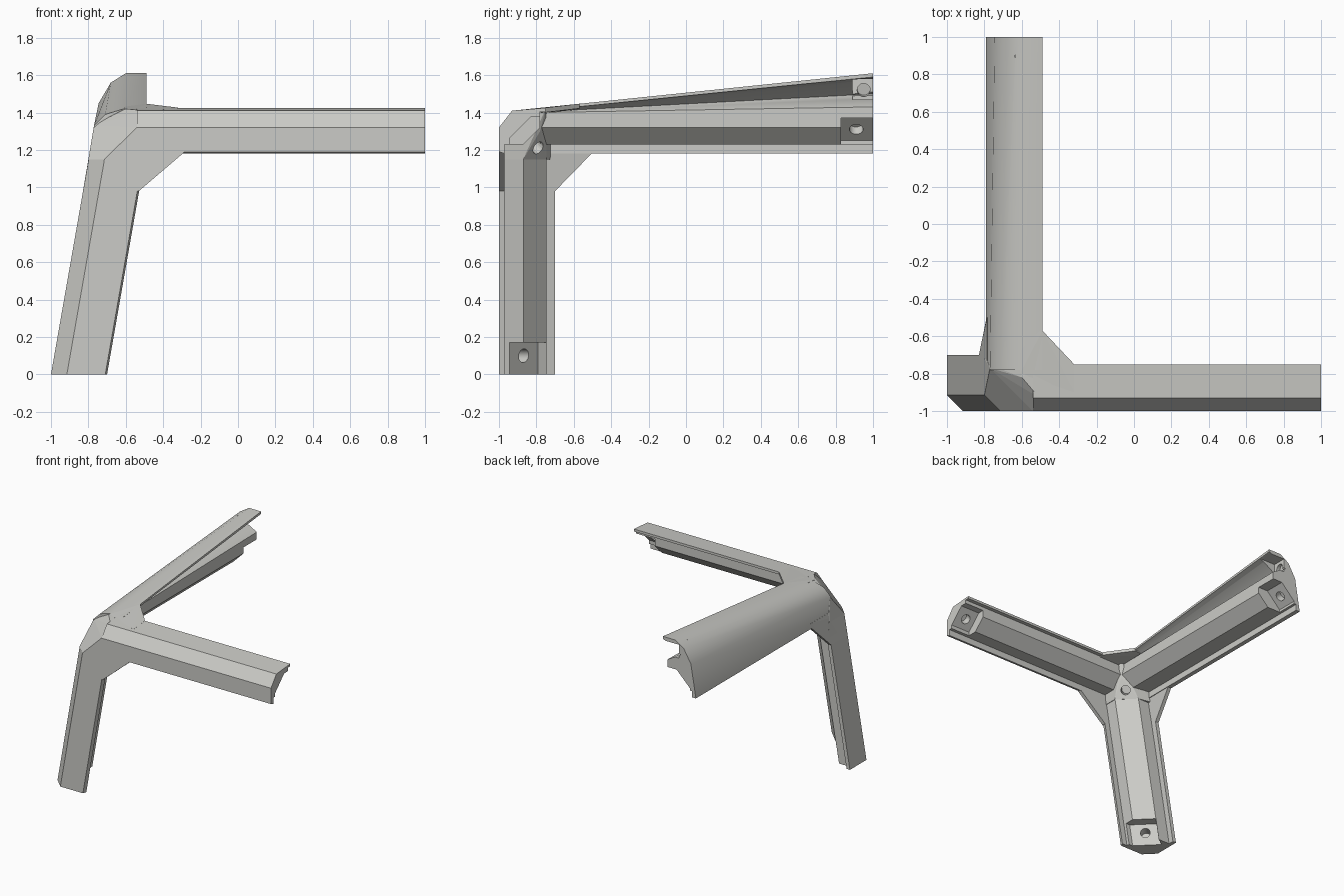
import bpy, bmesh, math
from mathutils import Vector

if "Cube" in bpy.data.objects:
    bpy.data.objects.remove(bpy.data.objects["Cube"])

gray = bpy.data.materials.new("warm_gray")
gray.diffuse_color = (0.6, 0.6, 0.57, 1)
gray.use_nodes = True
gray.node_tree.nodes["Principled BSDF"].inputs["Base Color"].default_value = gray.diffuse_color


def finish(name, bm):
    bmesh.ops.recalc_face_normals(bm, faces=bm.faces)
    me = bpy.data.meshes.new(name)
    bm.to_mesh(me)
    bm.free()
    ob = bpy.data.objects.new(name, me)
    bpy.context.collection.objects.link(ob)
    me.materials.append(gray)
    return ob


def loft(name, a, b):
    """Solid between two matching closed sections."""
    bm = bmesh.new()
    va, vb = [bm.verts.new(p) for p in a], [bm.verts.new(p) for p in b]
    n = len(a)
    bm.faces.new(va)
    bm.faces.new(vb)
    for i in range(n):
        j = (i + 1) % n
        bm.faces.new((va[i], va[j], vb[j], vb[i]))
    return finish(name, bm)


def hull(name, pts):
    bm = bmesh.new()
    for p in pts:
        bm.verts.new(p)
    bmesh.ops.convex_hull(bm, input=bm.verts)
    bmesh.ops.dissolve_limit(bm, angle_limit=math.radians(2), verts=bm.verts, edges=bm.edges)
    return finish(name, bm)


def rod(center, direction, r, depth):
    """Round cutter centred on a face."""
    bm = bmesh.new()
    bmesh.ops.create_cone(bm, cap_ends=True, segments=20, radius1=r, radius2=r, depth=depth)
    q = Vector((0, 0, 1)).rotation_difference(Vector(direction))
    bmesh.ops.transform(bm, matrix=q.to_matrix().to_4x4(), verts=bm.verts)
    bmesh.ops.translate(bm, vec=center, verts=bm.verts)
    return finish("cutter", bm)


def cut(ob, *cutters):
    for c in cutters:
        m = ob.modifiers.new("cut", 'BOOLEAN')
        m.object, m.operation, m.solver = c, 'DIFFERENCE', 'EXACT'
    dg = bpy.context.evaluated_depsgraph_get()
    dg.update()
    me = bpy.data.meshes.new_from_object(ob.evaluated_get(dg))
    ob.modifiers.clear()
    ob.data = me
    for c in cutters:
        bpy.data.objects.remove(c)


def smooth(ob, deg):
    bpy.ops.object.select_all(action='DESELECT')
    ob.select_set(True)
    bpy.context.view_layer.objects.active = ob
    bpy.ops.object.shade_smooth_by_angle(angle=math.radians(deg))


X = lambda x: lambda p: (x, p[0], p[1])
Y = lambda y: lambda p: (p[0], y, p[1])
Z = lambda z: lambda p: (p[0] + 0.175 * z, p[1], z)   # the leg leans


def prism(name, f, g, pts, pts2=None):
    return loft(name, [f(p) for p in pts], [g(p) for p in pts2 or pts])


# leaning leg: chamfered outer skin, thin lips, solid core
leg_sec = [(-1, -.70), (-1, -.915), (-.915, -1), (-.71, -1), (-.70, -.97), (-.745, -.97),
           (-.745, -.87), (-.87, -.745), (-.97, -.745), (-.97, -.70)]
leg = prism("leg", Z(0), Z(1.15), leg_sec)
cut(leg,
    prism("cutter", Z(-.05), Z(.17), [(-.6, -.945), (-.78, -.945), (-.935, -.79), (-.8, -.70), (-.6, -.70)]),
    rod((-.84, -.868, .10), (1, 1, 0), .037, .14))

# front beam
front_sec = [(-1, 1.19), (-1, 1.32), (-.93, 1.41), (-.75, 1.425), (-.75, 1.405), (-.78, 1.405),
             (-.78, 1.32), (-.87, 1.23), (-.97, 1.23), (-.97, 1.18)]
front = prism("front_beam", X(-.54), X(1), front_sec)
cut(front,
    prism("cutter", X(.83), X(1.05), [(-.945, 1.2), (-.945, 1.26), (-.83, 1.375), (-.7, 1.38), (-.7, 1.2)]),
    rod((.91, -.8875, 1.3175), (0, 1, -1), .037, .12))

# side beam: rounded skin that rises to the back, with a wedge gap over the core
core = [(-.53, 1.32), (-.62, 1.23), (-.755, 1.23), (-.755, 1.18)]
side_near = [(-.79, 1.18), (-.77, 1.33), (-.71, 1.39), (-.61, 1.42), (-.49, 1.425), (-.49, 1.41),
             (-.53, 1.408), (-.535, 1.404), (-.53, 1.40)] + core
side_far = [(-.79, 1.18), (-.745, 1.45), (-.68, 1.56), (-.60, 1.61), (-.49, 1.61), (-.49, 1.59),
            (-.53, 1.575), (-.65, 1.50), (-.53, 1.43)] + core
side = prism("side_beam", Y(-.78), Y(1), side_near, side_far)
cut(side,
    prism("cutter", Y(.83), Y(1.05), [(-.735, 1.2), (-.735, 1.25), (-.615, 1.37), (-.45, 1.37), (-.45, 1.2)]),
    prism("cutter", Y(.89), Y(1.05), [(-.635, 1.47), (-.635, 1.58), (-.5, 1.58), (-.5, 1.47)]),
    rod((-.675, .91, 1.31), (1, 0, -1), .037, .11),
    rod((-.635, .95, 1.52), (1, 0, -.2), .035, .07))

# corner block with a cut-off outer facet
corner = hull("corner", [
    (-.80, -.915, 1.15), (-.70, -.78, 1.37), (-.60, -.82, 1.42), (-.505, -.93, 1.41),
    (-.54, -1, 1.32), (-.715, -1, 1.15),
    (-.80, -.72, 1.15), (-.79, -.72, 1.19), (-.77, -.77, 1.33), (-.61, -.75, 1.42),
    (-.50, -.75, 1.42), (-.54, -.98, 1.15), (-.54, -.87, 1.15), (-.67, -.745, 1.15),
    (-.53, -.78, 1.30)])
cut(corner, rod((-.60, -.81, 1.23), (1, 1, -1), .035, .12))

# thin gussets joining the skins in the front, left and top planes
hull("front_gusset", [(x, y, z) for y in (-1, -.97) for x, z in
     [(-.715, 1.15), (-.72, .98), (-.53, .98), (-.51, 1.01), (-.33, 1.17), (-.29, 1.185), (-.29, 1.32), (-.54, 1.32)]])
hull("left_gusset", [(x + d, y, z) for d in (0, .03) for x, y, z in
     [(-.829, -.90, .98), (-.829, -.70, .98), (-.792, -.55, 1.17), (-.788, -.50, 1.185),
      (-.785, -.50, 1.22), (-.785, -.78, 1.22), (-.80, -.90, 1.15)]])
hull("top_gusset", [(x, y, z - d) for d in (0, .025) for x, y, z in
     [(-.61, -.80, 1.42), (-.61, -.57, 1.44), (-.49, -.57, 1.447), (-.32, -.75, 1.426), (-.32, -.90, 1.413)]])

for ob in (leg, front):
    smooth(ob, 25)
smooth(side, 35)
